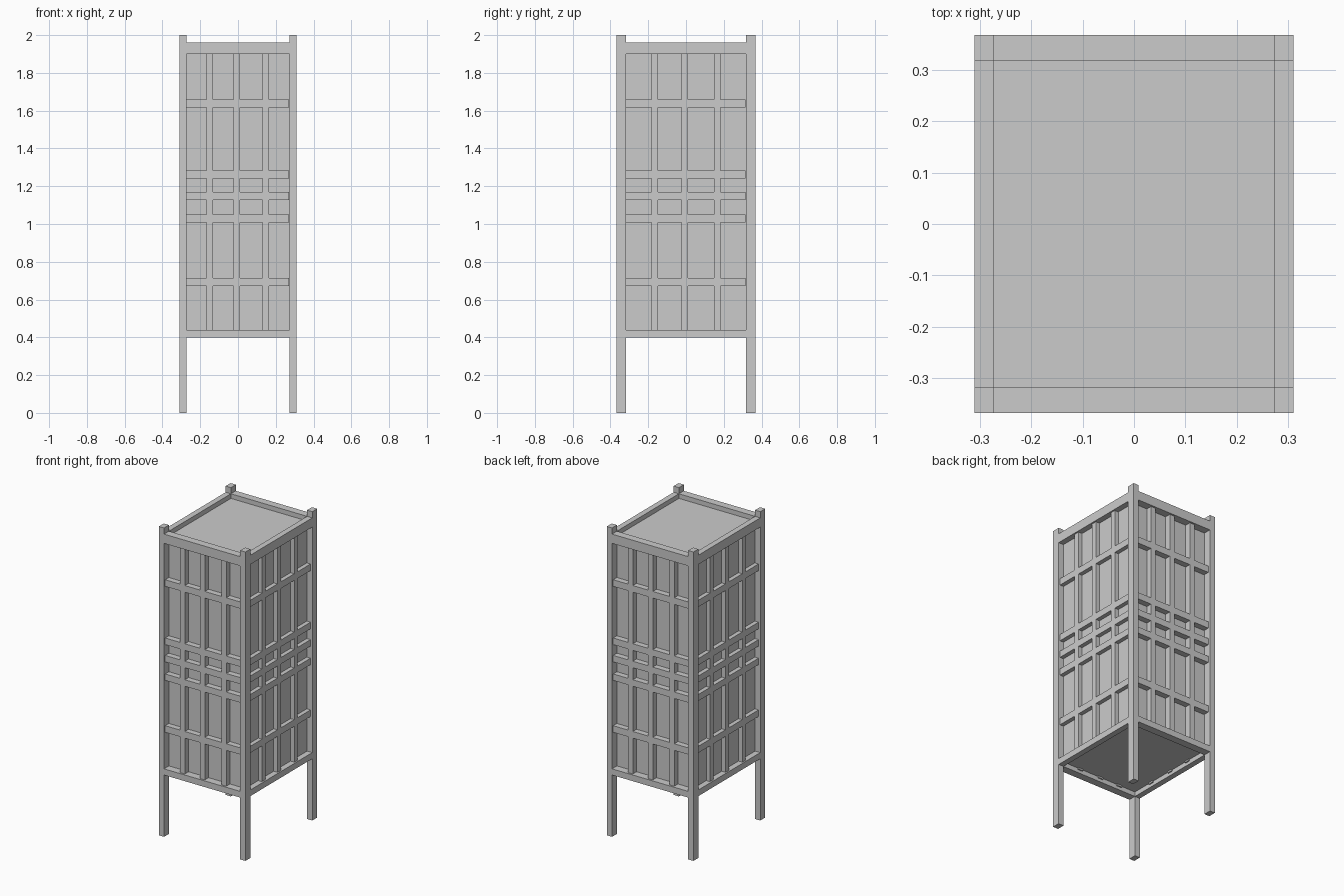
import bpy, bmesh
from mathutils import Vector

if "Cube" in bpy.data.objects:
    bpy.data.objects.remove(bpy.data.objects["Cube"])

X, Y = 0.31, 0.367        # outer half sizes
PX, PY = 0.037, 0.05      # post section
IX, IY = X - PX, Y - PY   # inner edges of the posts


def boxes(name, items):
    """One object from a list of (min corner, max corner) boxes."""
    bm = bmesh.new()
    for lo, hi in items:
        lo, hi = Vector(lo), Vector(hi)
        for v in bmesh.ops.create_cube(bm, size=1)["verts"]:
            v.co = Vector(((lo[i] + hi[i]) / 2 + v.co[i] * (hi[i] - lo[i])) for i in range(3))
    me = bpy.data.meshes.new(name)
    bm.to_mesh(me)
    bm.free()
    ob = bpy.data.objects.new(name, me)
    bpy.context.collection.objects.link(ob)
    return ob


def turned(box):
    """The same box turned half a turn about z."""
    (a, b, c), (d, e, f) = box
    return (-d, -e, c), (-a, -b, f)


# Corner posts
for sx, side in ((-1, "left"), (1, "right")):
    for sy, end in ((-1, "front"), (1, "back")):
        x, y = sorted((sx * IX, sx * X)), sorted((sy * IY, sy * Y))
        boxes(f"{end}_{side}_post", [((x[0], y[0], 0), (x[1], y[1], 2))])

# Top and bottom rails, flush with the posts
for name, z0, z1 in (("bottom_rail", 0.40, 0.44), ("top_rail", 1.90, 1.96)):
    front = ((-IX, -Y, z0), (IX, -IY, z1))
    right = ((IX, -IY, z0), (X, IY, z1))
    boxes(name + "s", [front, turned(front), right, turned(right)])

# Inner cabinet body, recessed behind the frame
boxes("cabinet_body", [((-IX, -IY, 0.43), (IX, IY, 1.93))])

# Lattice on each side: horizontal bars with upright pieces between them
LEVELS = [(0.672, 0.715), (1.008, 1.05), (1.128, 1.17), (1.24, 1.283), (1.617, 1.66)]


def lattice(half, uprights):
    """Bars as (u0, u1, z0, z1) in the plane of a side."""
    bars = [(-half, half - 0.003, a, b) for a, b in LEVELS]
    gaps = zip([0.42] + [b for _, b in LEVELS], [a for a, _ in LEVELS] + [1.91])
    for z0, z1 in gaps:
        bars += [(u - 0.0175, u + 0.0175, z0, z1) for u in uprights]
    return bars


front = [((a, -Y + 0.012, c), (b, -IY + 0.008, d))
         for a, b, c, d in lattice(IX, (-0.15, -0.007, 0.147))]
right = [((IX - 0.008, a, c), (X - 0.010, b, d))
         for a, b, c, d in lattice(IY, (-0.165, -0.007, 0.165))]
boxes("front_lattice", front)
boxes("back_lattice", [turned(b) for b in front])
boxes("right_lattice", right)
boxes("left_lattice", [turned(b) for b in right])
